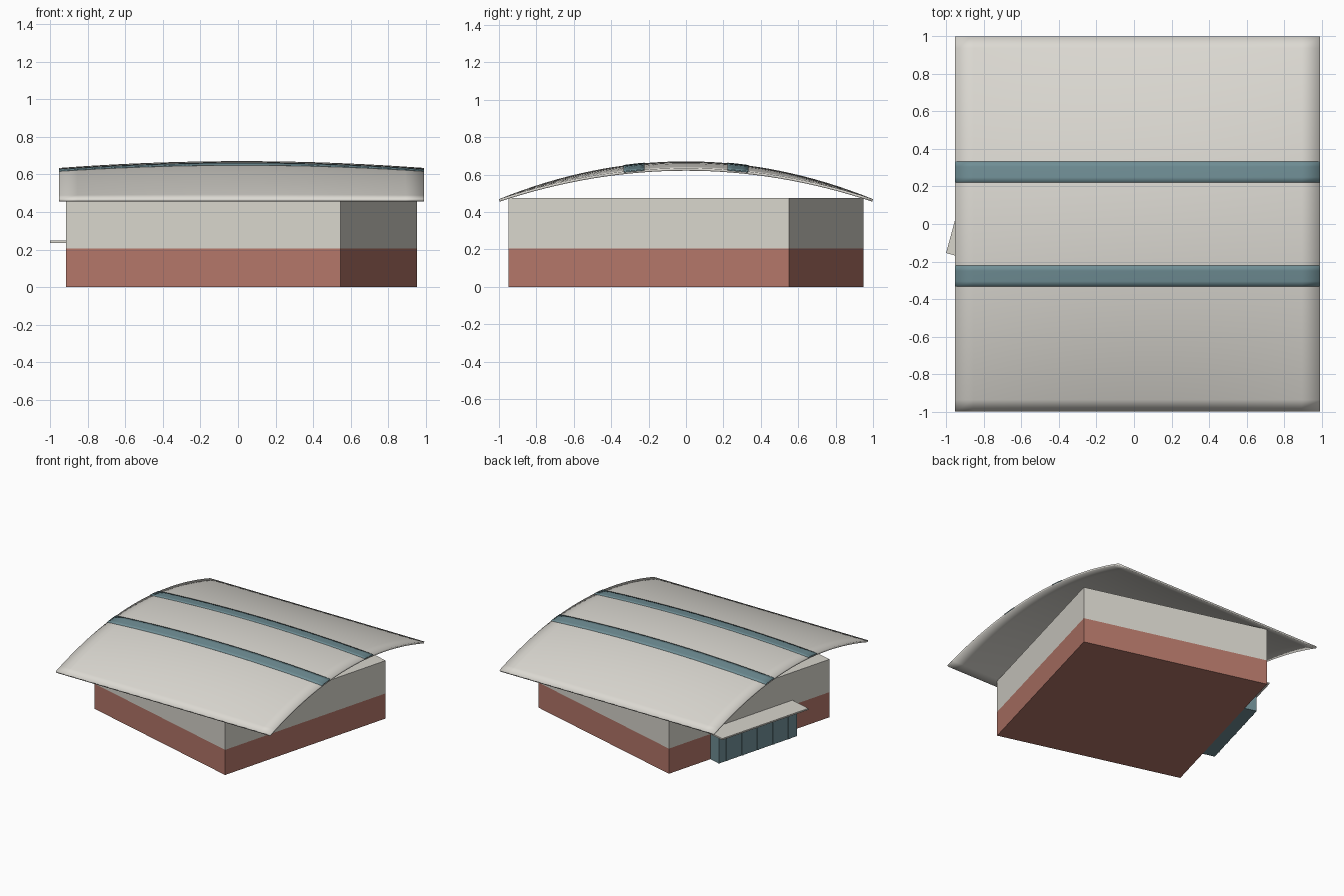
import bpy, bmesh, math
from mathutils import Matrix

if "Cube" in bpy.data.objects:
    bpy.data.objects.remove(bpy.data.objects["Cube"])

CX = 0.019                       # plan centre of the building
ROT = math.radians(-15.2)        # the walls are turned under the square roof
PLACE = Matrix.Translation((CX, 0, 0)) @ Matrix.Rotation(ROT, 4, 'Z')
W, D = 1.517, 1.554              # wall plan size


def material(name, rgb):
    m = bpy.data.materials.new(name)
    m.diffuse_color = (*rgb, 1)
    m.use_nodes = True
    m.node_tree.nodes["Principled BSDF"].inputs["Base Color"].default_value = m.diffuse_color
    return m


BRICK = material("brick", (0.45, 0.18, 0.14))
CLADDING = material("pale_cladding", (0.68, 0.66, 0.60))
ROOFING = material("roofing", (0.72, 0.70, 0.65))
GLASS = material("tinted_glass", (0.16, 0.27, 0.30))


def finish(name, bm, mat):
    bmesh.ops.recalc_face_normals(bm, faces=bm.faces)
    me = bpy.data.meshes.new(name)
    bm.to_mesh(me)
    bm.free()
    me.materials.append(mat)
    ob = bpy.data.objects.new(name, me)
    bpy.context.collection.objects.link(ob)
    return ob


def box(name, lo, hi, mat):
    """Box between two corners, in the turned wall frame."""
    bm = bmesh.new()
    bmesh.ops.create_cube(bm, size=1)
    for v in bm.verts:
        v.co = [l + (c + 0.5) * (h - l) for l, h, c in zip(lo, hi, v.co)]
    ob = finish(name, bm, mat)
    ob.matrix_world = PLACE
    return ob


def roof_z(x, y):
    """Arch across y, slightly bowed along x, with straight eaves."""
    return 0.469 + (1 - y * y) * (0.202 - 0.036 * (x / 0.97) ** 2)


def shell(name, x_half, y0, y1, nx, ny, lift, thick, mat):
    """Curved sheet following the roof, given thickness downward."""
    bm = bmesh.new()
    bmesh.ops.create_grid(bm, x_segments=nx, y_segments=ny, size=1)
    for v in bm.verts:
        x, y = v.co.x * x_half, y0 + (v.co.y + 1) / 2 * (y1 - y0)
        v.co = (x + CX, y, roof_z(x, y) + lift)
    for f in bm.faces:
        f.smooth = True
    ob = finish(name, bm, mat)
    if ob.data.polygons[0].normal.z < 0:
        ob.data.flip_normals()
    mod = ob.modifiers.new("thickness", 'SOLIDIFY')
    mod.thickness = thick
    mod.offset = -1
    return ob


# Walls: brick base and pale upper band
box("brick_base", (-W / 2, -D / 2, 0), (W / 2, D / 2, 0.206), BRICK)
box("upper_wall", (-W / 2, -D / 2, 0.206), (W / 2, D / 2, 0.475), CLADDING)

# Bowed roof and its two glazed strips
shell("roof", 0.972, -1, 1, 20, 32, 0, 0.014, ROOFING)
for side, y0, y1 in (("front", -0.333, -0.222), ("back", 0.222, 0.333)):
    shell(side + "_skylight", 0.973, y0, y1, 20, 4, 0.003, 0.008, GLASS)

# Glazed entrance on the left wall, with mullions and canopy
FACE = -W / 2 - 0.10
box("entrance_glazing", (FACE, -0.377, 0), (-W / 2, 0.377, 0.236), GLASS)
for i in range(5):
    y = -0.30 + 0.15 * i
    box(f"mullion_{i + 1}", (FACE - 0.004, y - 0.006, 0), (FACE, y + 0.006, 0.236), GLASS)
box("entrance_canopy", (-W / 2 - 0.186, -0.417, 0.235), (-W / 2, 0.417, 0.247), CLADDING)
